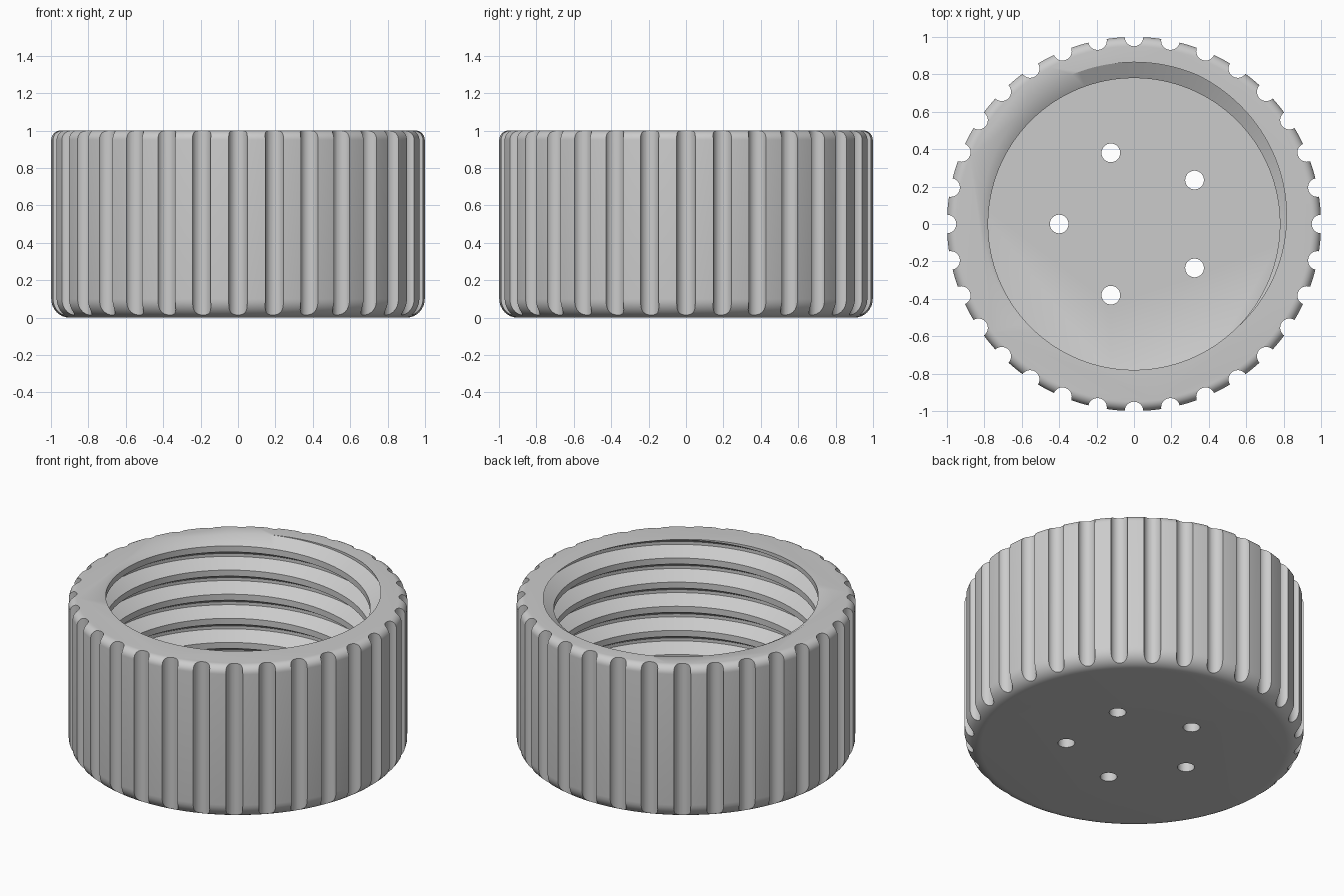
import bpy, bmesh
from math import sin, cos, pi, radians

cube = bpy.data.objects.get("Cube")
if cube:
    bpy.data.objects.remove(cube, do_unlink=True)

PITCH, CREST, DEPTH = 0.157, 0.78, 0.085
FLOOR, TOP = 0.1, 1.0

grey = bpy.data.materials.new("grey plastic")
grey.use_nodes = True
grey.diffuse_color = (0.6, 0.6, 0.6, 1)
grey.node_tree.nodes["Principled BSDF"].inputs["Base Color"].default_value = (0.6, 0.6, 0.6, 1)


def finish(bm, name):
    bmesh.ops.recalc_face_normals(bm, faces=bm.faces)
    mesh = bpy.data.meshes.new(name)
    bm.to_mesh(mesh)
    bm.free()
    mesh.materials.append(grey)
    obj = bpy.data.objects.new(name, mesh)
    bpy.context.collection.objects.link(obj)
    return obj


def arc(r, z, radius, start):
    """Quarter-round corner in the profile plane."""
    return [(r + radius * cos(a), z + radius * sin(a))
            for a in (start + i * pi / 16 for i in range(9))]


def lathe(profile, segments, name):
    """Solid of revolution with flat end caps."""
    bm = bmesh.new()
    rings = [[bm.verts.new((r * cos(2 * pi * i / segments), r * sin(2 * pi * i / segments), z))
              for i in range(segments)] for r, z in profile]
    for low, high in zip(rings, rings[1:]):
        for i in range(segments):
            j = (i + 1) % segments
            bm.faces.new((low[i], low[j], high[j], high[i]))
    bm.faces.new(rings[0])
    bm.faces.new(rings[-1])
    return finish(bm, name)


def rods(count, ring, radius, start, low, high, name):
    """Ring of upright rods used as cutters."""
    bm = bmesh.new()
    for k in range(count):
        a = start + 2 * pi * k / count
        made = bmesh.ops.create_cone(bm, cap_ends=True, segments=32, radius1=radius,
                                     radius2=radius, depth=high - low)
        bmesh.ops.translate(bm, verts=made["verts"],
                            vec=(ring * cos(a), ring * sin(a), (low + high) / 2))
    return finish(bm, name)


def thread_radius(z, angle):
    """Trapezoid thread: flat root, sloped flanks, flat crest."""
    u = (z - TOP) / PITCH - (angle - pi / 2) / (2 * pi)
    u = abs(u - round(u))
    t = min(max((u - 1 / 16) / (5 / 16), 0), 1)
    return CREST + DEPTH * (1 - t)


def thread_core(segments, low, high):
    """Helical plug whose rows follow the thread edges, clamped to the ends."""
    bm = bmesh.new()
    levels = [TOP + PITCH * (n + e) for n in range(-9, 4) for e in (-3/8, -1/16, 1/16, 3/8)]
    columns = []
    for i in range(segments + 1):
        a = 2 * pi * i / segments
        column = []
        for level in levels:
            z = min(max(level + PITCH * (a - pi / 2) / (2 * pi), low), high)
            r = thread_radius(z, a)
            column.append(bm.verts.new((r * cos(a), r * sin(a), z)))
        columns.append(column)
    for left, right in zip(columns, columns[1:]):
        for k in range(len(levels) - 1):
            bm.faces.new((left[k], right[k], right[k + 1], left[k + 1]))
    bmesh.ops.remove_doubles(bm, verts=bm.verts, dist=0.00005)
    bmesh.ops.dissolve_degenerate(bm, edges=bm.edges, dist=0.00001)
    # Flat end caps
    for z in (low, high):
        rim = [e for e in bm.edges if e.is_boundary
               and all(abs(v.co.z - z) < 0.0001 for v in e.verts)]
        bmesh.ops.edgeloop_fill(bm, edges=rim)
    return finish(bm, "thread_cutter")


# Rounded outer body
profile = arc(0.9, 0.1, 0.1, -pi / 2) + arc(0.95, 0.95, 0.05, 0)
cap = lathe(profile, 192, "screw_cap")

# Threaded bore, grip grooves and drain holes
cutters = [thread_core(128, FLOOR, TOP + 0.06),
           rods(32, 1.0, 0.05, 0, -0.1, 1.1, "groove_cutter"),
           rods(5, 0.4, 0.05, pi, -0.1, 0.2, "hole_cutter")]
bpy.ops.object.select_all(action='DESELECT')
bpy.context.view_layer.objects.active = cap
cap.select_set(True)
for cutter in cutters:
    cutter.hide_render = True
    cut = cap.modifiers.new(cutter.name, 'BOOLEAN')
    cut.operation = 'DIFFERENCE'
    cut.solver = 'EXACT'
    cut.object = cutter
    bpy.ops.object.modifier_apply(modifier=cut.name)
    bpy.data.objects.remove(cutter, do_unlink=True)

bpy.ops.object.shade_smooth_by_angle(angle=radians(32))
